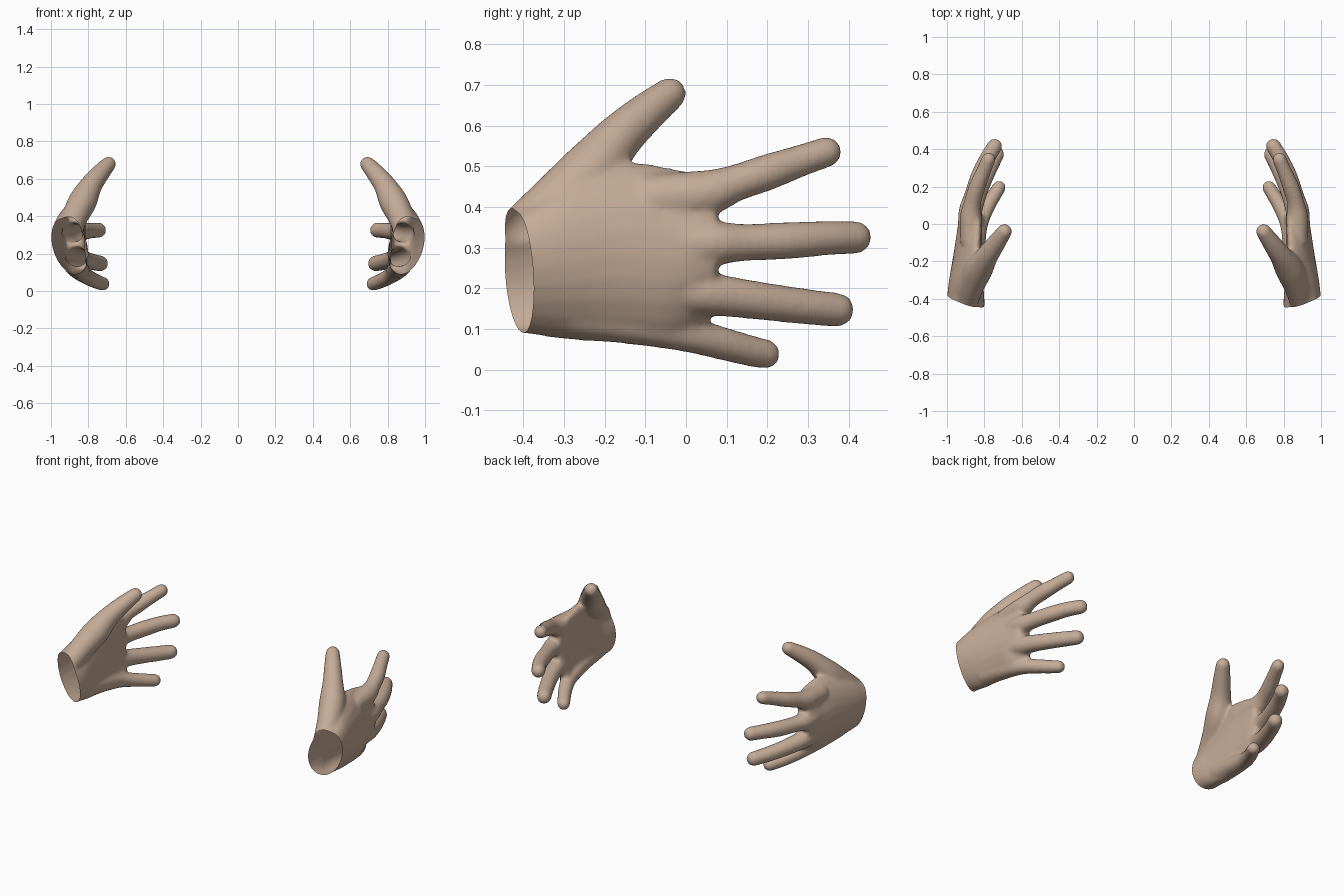
import bpy, bmesh, math
from mathutils import Vector, Matrix

cube = bpy.data.objects.get("Cube")
if cube:
    bpy.data.objects.remove(cube, do_unlink=True)

skin = bpy.data.materials.new("skin")
skin.use_nodes = True
skin.diffuse_color = (0.56, 0.41, 0.31, 1)
bsdf = next(n for n in skin.node_tree.nodes if n.type == 'BSDF_PRINCIPLED')
bsdf.inputs["Base Color"].default_value = skin.diffuse_color
bsdf.inputs["Roughness"].default_value = 0.7

SIDES = 24


def spline(rows, steps=6):
    """Catmull-Rom resampling of rows of numbers."""
    rows = [Vector(r) for r in rows]
    padded = [rows[0]] + rows + [rows[-1]]
    out = []
    for a, b, c, d in zip(padded, padded[1:], padded[2:], padded[3:]):
        for i in range(steps):
            t = i / steps
            out.append(b + (c - a) * (t / 2) + (a * 2 - b * 5 + c * 4 - d) * (t * t / 2)
                       + (b * 3 - a - c * 3 + d) * (t ** 3 / 2))
    return out + [rows[-1]]


def loft(bm, rings):
    """Bridge rings of points and close both ends."""
    loops = [[bm.verts.new(p) for p in ring] for ring in rings]
    faces = [bm.faces.new(loops[0]), bm.faces.new(loops[-1])]
    for lo, hi in zip(loops, loops[1:]):
        for i in range(SIDES):
            j = (i + 1) % SIDES
            faces.append(bm.faces.new((lo[i], lo[j], hi[j], hi[i])))
    bmesh.ops.recalc_face_normals(bm, faces=faces)


def digit(bm, path):
    """Tapered tube with a round tip; rows are x, y, z, radius."""
    pts = spline(path)
    centres = [p.to_3d() for p in pts]
    radii = [p[3] for p in pts]
    tip_dir = (centres[-1] - centres[-2]).normalized()
    tip, tip_r = centres[-1], radii[-1]
    for k in range(1, 8):
        a = math.radians(12 * k)
        centres.append(tip + tip_dir * tip_r * math.sin(a))
        radii.append(tip_r * math.cos(a))
    rings = []
    for k, c in enumerate(centres):
        tangent = (centres[min(k + 1, len(centres) - 1)] - centres[max(k - 1, 0)]).normalized()
        u = tangent.cross(Vector((0, 0, 1))).normalized()
        v = u.cross(tangent)
        angles = [math.tau * i / SIDES for i in range(SIDES)]
        rings.append([c + (u * math.cos(a) + v * math.sin(a)) * radii[k] for a in angles])
    loft(bm, rings)


def palm(bm, sections):
    """Cupped ellipses; rows are y, x, z, half thickness, half width, bend, tilt."""
    rings = []
    for y, x, z, thick, wide, bend, tilt in spline([s for s in sections]):
        ring = []
        for i in range(SIDES):
            c, s = math.cos(math.tau * i / SIDES), math.sin(math.tau * i / SIDES)
            ring.append(Vector((x + thick * c - bend * s * s + tilt * s, y, z + wide * s)))
        rings.append(ring)
    loft(bm, rings)


bm = bmesh.new()
# Palm and wrist
palm(bm, [
    (-.54, .905, .235, .095, .145, 0, .03),
    (-.41, .90, .24, .096, .15, 0, .03),
    (-.30, .90, .262, .088, .188, .02, .02),
    (-.15, .89, .285, .074, .222, .04, 0),
    (-.04, .885, .275, .062, .222, .05, 0),
    (.03, .88, .28, .055, .20, .055, .01),
    (.075, .878, .30, .045, .15, .03, 0)])
# Thumb
digit(bm, [(.90, -.42, .32, .065), (.87, -.33, .40, .07), (.83, -.24, .48, .076),
           (.785, -.17, .565, .06), (.735, -.1, .63, .05), (.693, -.04, .678, .041)])
# Index finger
digit(bm, [(.87, -.1, .42, .06), (.872, .04, .432, .058), (.862, .12, .458, .046),
           (.838, .2, .485, .045), (.805, .28, .513, .04), (.778, .345, .535, .038)])
# Middle finger
digit(bm, [(.885, -.06, .31, .055), (.885, .06, .31, .054), (.863, .15, .313, .046),
           (.83, .25, .317, .046), (.79, .34, .323, .043), (.745, .416, .325, .041)])
# Ring finger
digit(bm, [(.87, -.06, .2, .055), (.868, .04, .188, .054), (.845, .13, .176, .049),
           (.81, .22, .164, .046), (.768, .31, .153, .044), (.735, .372, .147, .042)])
# Little finger
digit(bm, [(.87, -.28, .14, .062), (.85, -.12, .115, .055), (.825, 0, .088, .045),
           (.785, .09, .064, .041), (.75, .15, .048, .039), (.722, .195, .038, .037)])

mesh = bpy.data.meshes.new("left_hand")
bm.to_mesh(mesh)
bm.free()
left = bpy.data.objects.new("left_hand", mesh)
bpy.context.collection.objects.link(left)

# Fuse the parts into one soft skin
fuse = left.modifiers.new("fuse", 'REMESH')
fuse.mode = 'VOXEL'
fuse.voxel_size = 0.009
soften = left.modifiers.new("soften", 'SMOOTH')
soften.factor = 0.5
soften.iterations = 12
bpy.context.view_layer.update()
fused = bpy.data.meshes.new_from_object(left.evaluated_get(bpy.context.evaluated_depsgraph_get()))
left.modifiers.clear()
left.data = fused
fused.name = "left_hand_skin"

# Open the wrist with a slanted cut
bm = bmesh.new()
bm.from_mesh(fused)
bmesh.ops.bisect_plane(bm, geom=bm.verts[:] + bm.edges[:] + bm.faces[:],
                       plane_co=(.9, -.41, .24), plane_no=(.37, -1, -.14), clear_outer=True)
bm.to_mesh(fused)
bm.free()
fused.materials.clear()
fused.materials.append(skin)
fused.shade_smooth()

# Mirrored hand
mirrored = fused.copy()
mirrored.transform(Matrix.Scale(-1, 4, (1, 0, 0)))
mirrored.flip_normals()
right = bpy.data.objects.new("right_hand", mirrored)
bpy.context.collection.objects.link(right)
